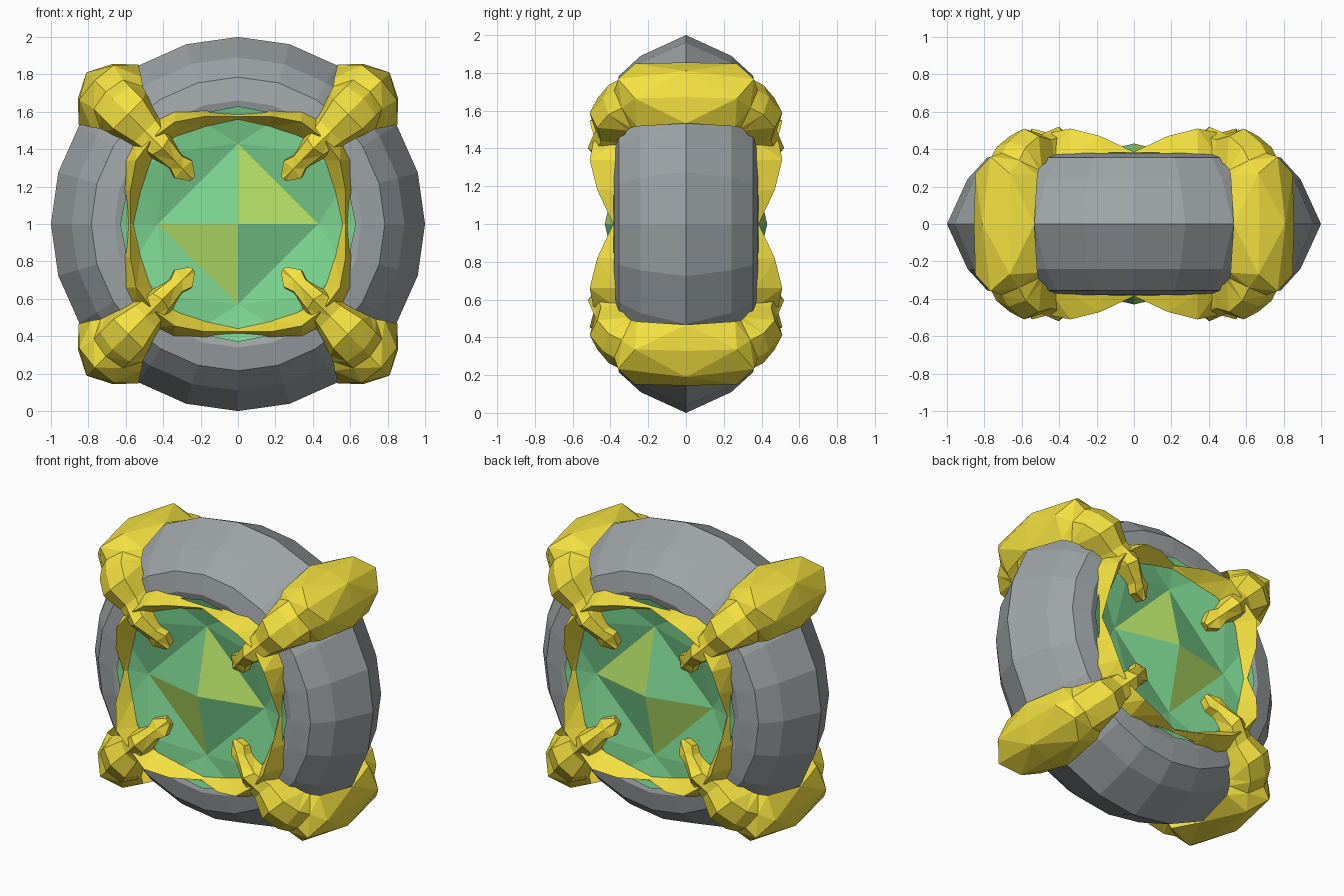
import bpy, bmesh
from math import sin, cos, radians

if "Cube" in bpy.data.objects:
    bpy.data.objects.remove(bpy.data.objects["Cube"])


def material(name, rgb):
    m = bpy.data.materials.new(name)
    m.diffuse_color = (*rgb, 1)
    m.use_nodes = True
    m.node_tree.nodes["Principled BSDF"].inputs["Base Color"].default_value = m.diffuse_color
    return m


GOLD = material("gold", (0.90, 0.75, 0.05))
GREEN = material("green", (0.20, 0.66, 0.28))
LIME = material("lime", (0.48, 0.78, 0.14))
STONE = material("stone", (0.34, 0.37, 0.38))


def pt(r, y, t, deg):
    """Radius r, depth y and sideways offset t in a disc standing at z = 1."""
    a = radians(deg)
    return (r * cos(a) - t * sin(a), y, 1 + r * sin(a) + t * cos(a))


def finish(name, bm, mats=()):
    bmesh.ops.triangulate(bm, faces=[f for f in bm.faces if len(f.verts) > 3])
    bmesh.ops.recalc_face_normals(bm, faces=bm.faces)
    me = bpy.data.meshes.new(name)
    bm.to_mesh(me)
    bm.free()
    for m in mats:
        me.materials.append(m)
    ob = bpy.data.objects.new(name, me)
    bpy.context.collection.objects.link(ob)
    return ob


def loft(bm, rows, loop=False, caps=False):
    vs = [[bm.verts.new(p) for p in row] for row in rows]
    pairs = list(zip(vs, vs[1:] + vs[:1])) if loop else list(zip(vs, vs[1:]))
    for a, b in pairs:
        for i in range(len(a) - 1):
            bm.faces.new((a[i], a[i + 1], b[i + 1], b[i]))
    if caps:
        bm.faces.new(vs[0])
        bm.faces.new(vs[-1])


# Grey faceted ring body
half = [(0.59, 0.36), (0.66, 0.38), (0.785, 0.355), (0.89, 0.24)]
profile = [(r, -y) for r, y in half] + [(1.0, 0)] + [(r, y) for r, y in reversed(half)]
angles = [q + a for q in (0, 90, 180, 270) for a in (-32, -16, 0, 16, 32, 45)]
bm = bmesh.new()
loft(bm, [[pt(r, y, 0, a) for r, y in profile] for a in angles], loop=True)
finish("ring_body", bm, [STONE])

# Gold clamps: ridge (r, y), shoulder (r, y, t), edge (r, y, t) from rim to claw tip
stations = [
    ((1.146, 0), (1.08, 0, .13), (.98, 0, .226)),
    ((1.085, .36), (1.07, .27, .13), (.92, .26, .19)),
    ((1.00, .38), (.98, .34, .11), (.88, .29, .16)),
    ((.95, .44), (.93, .41, .11), (.85, .31, .15)),
    ((.83, .51), (.83, .47, .11), (.79, .33, .13)),
    ((.70, .48), (.70, .45, .08), (.71, .36, .105)),
    ((.57, .52), (.585, .48, .06), (.62, .36, .10)),
    ((.48, .47), (.465, .44, .045), (.47, .36, .05)),
    ((.42, .44), (.41, .42, .065), (.42, .37, .065)),
    ((.34, .40), (.345, .39, .02), (.36, .35, .03)),
]


def clamp_row(st, side, deg):
    (rr, ry), (sr, sy, stt), (er, ey, et) = st
    pts = [(er, ey, -et), (sr, sy, -stt), (rr, ry, 0), (sr, sy, stt), (er, ey, et)]
    return [pt(r, side * y, t, deg) for r, y, t in pts]


for i in range(4):
    deg = 45 + 90 * i
    rows = [clamp_row(s, -1, deg) for s in reversed(stations)]
    rows += [clamp_row(s, 1, deg) for s in stations[1:]]
    bm = bmesh.new()
    loft(bm, rows, caps=True)
    finish(f"clamp_{i + 1}", bm, [GOLD])

# Gold crescents between the claws: t, outer r, ridge r and y, inner r and y
strip = [(0, .585, .575, .385, .56, .365), (.18, .605, .575, .47, .52, .37),
         (.34, .60, .545, .51, .455, .38), (.44, .55, .47, .49, .43, .39)]
strip = [(-s[0], *s[1:]) for s in reversed(strip[1:])] + strip
for side, label in ((-1, "front"), (1, "back")):
    bm = bmesh.new()
    for deg in (0, 90, 180, 270):
        loft(bm, [[pt(ro, side * .37, t, deg), pt(rm, side * ym, t, deg),
                   pt(ri, side * yi, t, deg)] for t, ro, rm, ym, ri, yi in strip])
    finish(f"{label}_frame", bm, [GOLD])

    # Green gem: low pyramid, raised corners and outer plate
    bm = bmesh.new()
    V = lambda r, y, a: bm.verts.new(pt(r, side * y, 0, a))
    apex = V(0, .43, 0)
    tips = [V(.43, .33, 90 * i) for i in range(4)]
    corners = [V(.54, .40, 45 + 90 * i) for i in range(4)]
    rim = [V(.63, .383, 22.5 * i) for i in range(16)]
    for i in range(4):
        j = (i + 1) % 4
        k = 4 * i
        facet = bm.faces.new((apex, tips[i], tips[j]))
        facet.material_index = 1 if i in (0, 2) else 0
        bm.faces.new((tips[i], corners[i], tips[j]))
        bm.faces.new((tips[i], rim[k], rim[k + 1]))
        bm.faces.new((tips[i], rim[k + 1], corners[i]))
        bm.faces.new((corners[i], rim[k + 1], rim[k + 2]))
        bm.faces.new((corners[i], rim[k + 2], rim[k + 3]))
        bm.faces.new((corners[i], rim[k + 3], tips[j]))
        bm.faces.new((tips[j], rim[k + 3], rim[(k + 4) % 16]))
    finish(f"{label}_gem", bm, [GREEN, LIME])
